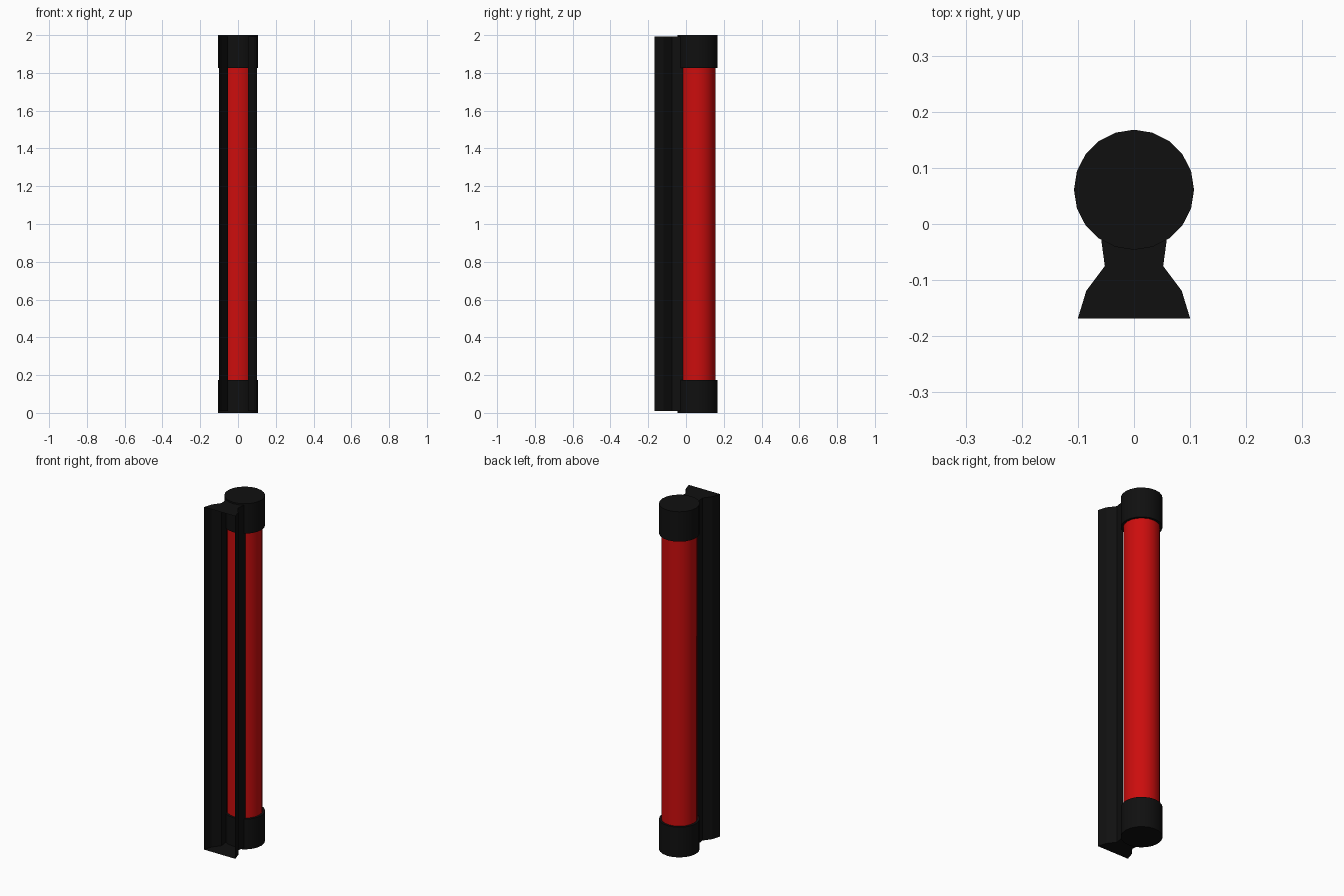
import bpy, bmesh, math

if "Cube" in bpy.data.objects:
    bpy.data.objects.remove(bpy.data.objects["Cube"])

SIDES = 20
AXIS_Y = 0.061          # tube axis


def material(name, rgb):
    m = bpy.data.materials.new(name)
    m.diffuse_color = (*rgb, 1.0)
    m.use_nodes = True
    m.node_tree.nodes["Principled BSDF"].inputs["Base Color"].default_value = m.diffuse_color
    return m


black = material("black_plastic", (0.005, 0.005, 0.005))
red = material("red_tube", (0.6, 0.004, 0.004))


def cylinder(name, radius, z0, z1, mat):
    bpy.ops.mesh.primitive_cylinder_add(vertices=SIDES, radius=radius, depth=z1 - z0,
                                        location=(0, AXIS_Y, (z0 + z1) / 2))
    ob = bpy.context.object
    ob.name = name
    ob.data.materials.append(mat)
    bpy.ops.object.shade_smooth_by_angle(angle=math.radians(30))
    return ob


# Glowing tube and its two end caps
cylinder("light_tube", 0.094, 0.15, 1.85, red)
cylinder("bottom_cap", 0.107, 0.0, 0.175, black)
cylinder("top_cap", 0.107, 1.827, 2.0, black)

# Thin sheet mounting bracket: flared side walls, closed ends, open front and back
half = [(0.1, -0.168), (0.085, -0.119), (0.052, -0.075), (0.060, -0.016)]
outline = half + [(-x, y) for x, y in reversed(half)]
bm = bmesh.new()
low = [bm.verts.new((x, y, 0.01)) for x, y in outline]
high = [bm.verts.new((x, y, 1.992)) for x, y in outline]
n = len(half)
for i in list(range(n - 1)) + list(range(n, 2 * n - 1)):
    bm.faces.new((low[i], low[i + 1], high[i + 1], high[i]))
bm.faces.new(high)
bm.faces.new(low[::-1])
mesh = bpy.data.meshes.new("mounting_bracket")
bm.to_mesh(mesh)
bm.free()
mesh.materials.append(black)
bracket = bpy.data.objects.new("mounting_bracket", mesh)
bpy.context.collection.objects.link(bracket)
